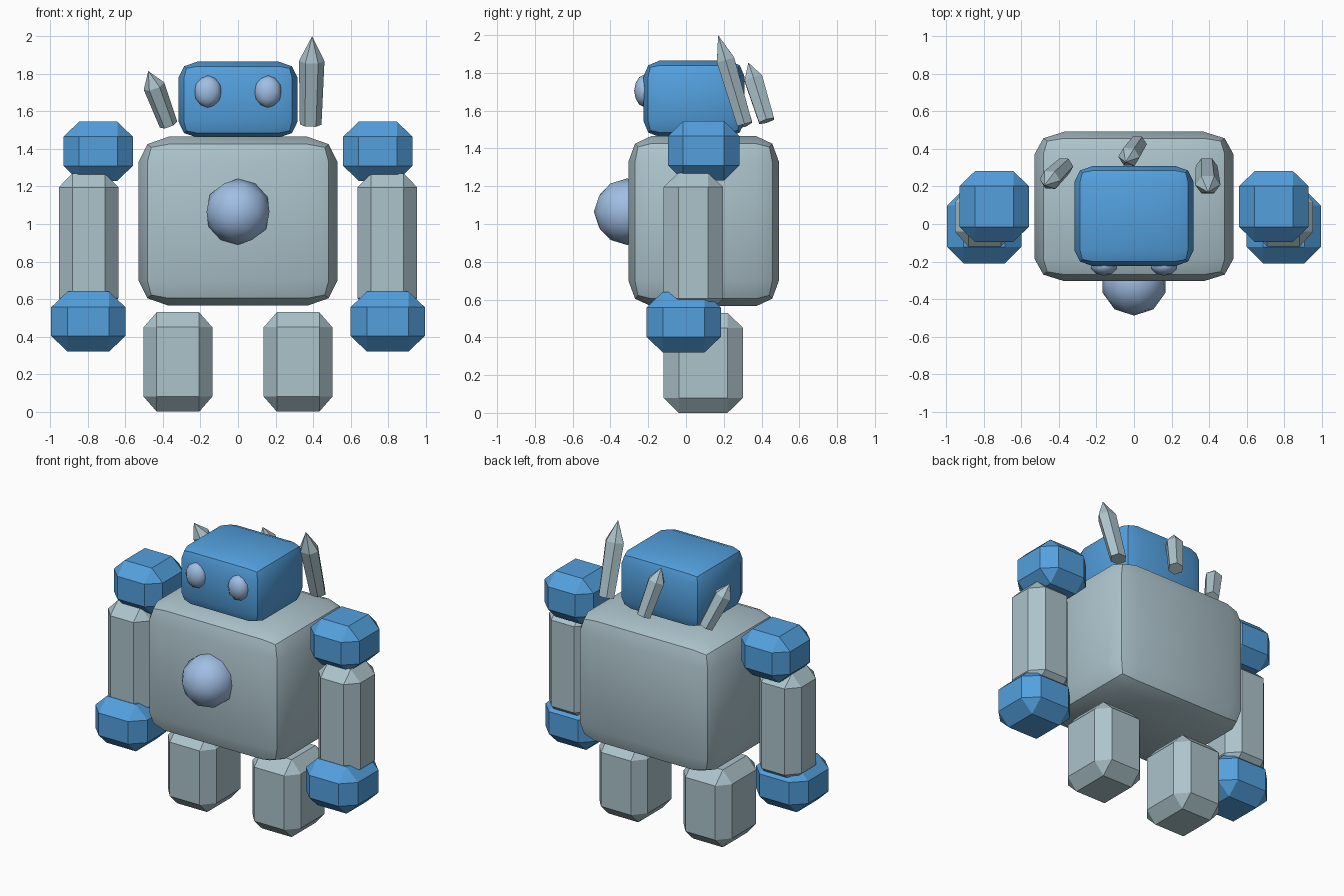
import bpy, bmesh, math
from mathutils import Vector

if "Cube" in bpy.data.objects:
    bpy.data.objects.remove(bpy.data.objects["Cube"])


def material(name, rgb):
    m = bpy.data.materials.new(name)
    lin = [(c / 255 / 12.92) if c < 11 else ((c / 255 + 0.055) / 1.055) ** 2.4 for c in rgb]
    m.diffuse_color = (*lin, 1)
    m.use_nodes = True
    m.node_tree.nodes["Principled BSDF"].inputs["Base Color"].default_value = m.diffuse_color
    return m


GREY = material("stone grey", (172, 195, 203))
BLUE = material("bright blue", (83, 160, 222))
PALE = material("pale blue", (160, 190, 228))


def finish(name, bm, mat, smooth):
    bmesh.ops.recalc_face_normals(bm, faces=bm.faces[:])
    me = bpy.data.meshes.new(name)
    bm.to_mesh(me)
    bm.free()
    me.materials.append(mat)
    if smooth:
        me.shade_smooth()
        me.set_sharp_from_angle(angle=math.radians(30))
    ob = bpy.data.objects.new(name, me)
    bpy.context.collection.objects.link(ob)
    return ob


def block(name, lo, hi, cut, mat, segments=1):
    """Box from lo to hi with bevelled edges; cut is the bevel depth per axis."""
    bm = bmesh.new()
    bmesh.ops.create_cube(bm, size=2)
    bmesh.ops.bevel(bm, geom=bm.edges[:], offset=0.5, offset_type='OFFSET',
                    segments=segments, profile=0.5, affect='EDGES')
    for v in bm.verts:
        for i in range(3):
            mid, half = (lo[i] + hi[i]) / 2, (hi[i] - lo[i]) / 2
            size = half - cut[i] * (1 - abs(v.co[i])) / 0.5
            v.co[i] = mid + math.copysign(size, v.co[i])
    return finish(name, bm, mat, segments > 1)


def ball(name, centre, radii, mat):
    bm = bmesh.new()
    bmesh.ops.create_icosphere(bm, subdivisions=2, radius=1)
    for v in bm.verts:
        v.co = Vector(centre) + Vector(a * b for a, b in zip(v.co, radii))
    ob = finish(name, bm, mat, False)
    ob.data.shade_smooth()
    return ob


def crystal(name, base, tip, rx, ry, mat):
    """Six-sided shard: slightly flaring shaft with a pointed end."""
    base, axis = Vector(base), Vector(tip) - Vector(base)
    rot = Vector((0, 0, 1)).rotation_difference(axis)
    bm = bmesh.new()
    rings = []
    for z, s in ((0, 0.85), (0.72, 1)):
        rings.append([bm.verts.new(base + rot @ Vector((
            rx * s * math.cos(k * math.pi / 3), ry * s * math.sin(k * math.pi / 3),
            z * axis.length))) for k in range(6)])
    point = bm.verts.new(base + axis)
    low, high = rings
    bm.faces.new(low)
    for k in range(6):
        n = (k + 1) % 6
        bm.faces.new((low[k], low[n], high[n], high[k]))
        bm.faces.new((high[k], high[n], point))
    return finish(name, bm, mat, False)


# Torso, head and chest orb
block("torso", (-0.53, -0.305, 0.565), (0.53, 0.492, 1.465), (0.16, 0.12, 0.135), GREY, 2)
block("head", (-0.317, -0.225, 1.46), (0.317, 0.31, 1.865), (0.10, 0.085, 0.085), BLUE, 2)
ball("chest_orb", (0, -0.312, 1.065), (0.176, 0.176, 0.176), PALE)

# Paired parts on both sides
for side, s in (("left", -1), ("right", 1)):
    def limb(part, x0, x1, y0, y1, z0, z1, cut, mat):
        xs = sorted((s * x0, s * x1))
        block(f"{side}_{part}", (xs[0], y0, z0), (xs[1], y1, z1), cut, mat)

    limb("shoulder", 0.56, 0.93, -0.095, 0.282, 1.23, 1.545, (0.083, 0.08, 0.08), BLUE)
    limb("arm", 0.637, 0.955, -0.12, 0.197, 0.53, 1.27, (0.072, 0.08, 0.075), GREY)
    limb("hand", 0.60, 0.995, -0.21, 0.185, 0.32, 0.64, (0.087, 0.087, 0.083), BLUE)
    limb("leg", 0.137, 0.503, -0.12, 0.302, 0.0, 0.53, (0.07, 0.082, 0.08), GREY)
    ball(f"{side}_eye", (s * 0.16, -0.22, 1.705), (0.074, 0.055, 0.086), PALE)

# Crystals floating around the back of the head
crystal("right_crystal", (0.387, 0.31, 1.53), (0.395, 0.17, 2.0), 0.068, 0.055, GREY)
crystal("middle_crystal", (0.02, 0.427, 1.545), (-0.045, 0.33, 1.855), 0.058, 0.056, GREY)
crystal("left_crystal", (-0.37, 0.31, 1.53), (-0.478, 0.205, 1.815), 0.058, 0.056, GREY)
